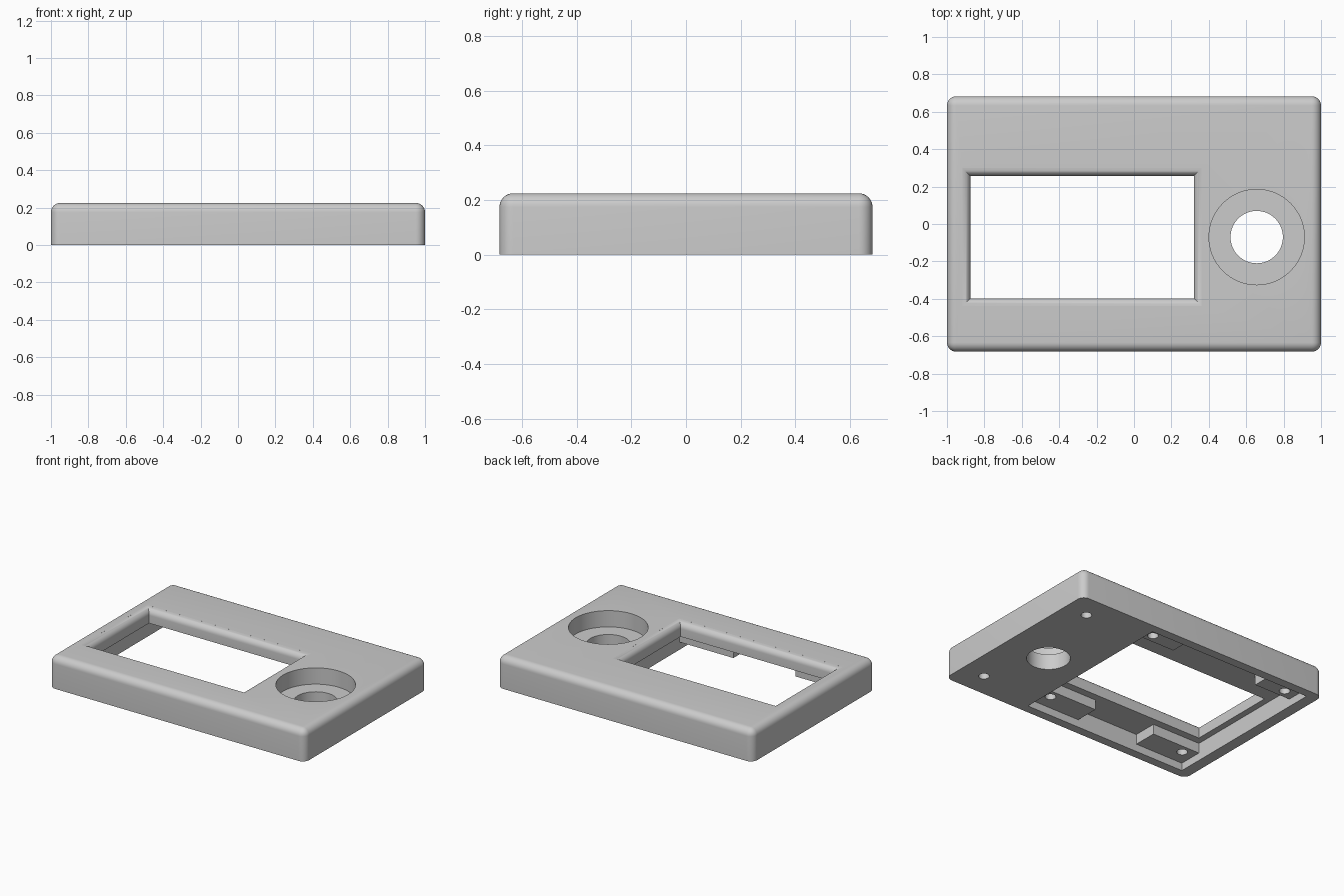
import bpy, bmesh
from math import sin, cos, pi, radians

if "Cube" in bpy.data.objects:
    bpy.data.objects.remove(bpy.data.objects["Cube"], do_unlink=True)

HALF_X, HALF_Y, HEIGHT, ROUND = 1.0, 0.683, 0.225, 0.05
CEILING, POST_Z = 0.125, 0.054

grey = bpy.data.materials.new("plain grey")
grey.use_nodes = True
grey.diffuse_color = (0.6, 0.6, 0.6, 1)
grey.node_tree.nodes["Principled BSDF"].inputs["Base Color"].default_value = grey.diffuse_color


def finish(name, bm):
    bmesh.ops.recalc_face_normals(bm, faces=bm.faces)
    mesh = bpy.data.meshes.new(name)
    bm.to_mesh(mesh)
    bm.free()
    mesh.materials.append(grey)
    obj = bpy.data.objects.new(name, mesh)
    bpy.context.collection.objects.link(obj)
    return obj


def loft(name, rings):
    """Skin a stack of closed rings and cap both ends."""
    bm = bmesh.new()
    loops = [[bm.verts.new(p) for p in ring] for ring in rings]
    n = len(loops[0])
    for a, b in zip(loops, loops[1:]):
        for i in range(n):
            j = (i + 1) % n
            bm.faces.new((a[i], a[j], b[j], b[i]))
    bm.faces.new(loops[0])
    bm.faces.new(loops[-1])
    return finish(name, bm)


def rect(x0, x1, y0, y1, z, grow=0):
    return [(x0 - grow, y0 - grow, z), (x1 + grow, y0 - grow, z),
            (x1 + grow, y1 + grow, z), (x0 - grow, y1 + grow, z)]


def box(name, x0, x1, y0, y1, z0, z1):
    return loft(name, [rect(x0, x1, y0, y1, z) for z in (z0, z1)])


def cylinder(name, x, y, r, z0, z1, sides):
    turn = [2 * pi * i / sides for i in range(sides)]
    return loft(name, [[(x + r * cos(t), y + r * sin(t), z) for t in turn] for z in (z0, z1)])


def combine(target, tool, operation):
    """Apply a boolean and discard the tool."""
    mod = target.modifiers.new("cut", "BOOLEAN")
    mod.operation, mod.solver, mod.object = operation, "EXACT", tool
    bpy.context.view_layer.objects.active = target
    bpy.ops.object.modifier_apply(modifier=mod.name)
    bpy.data.objects.remove(tool, do_unlink=True)


# Outer shell: every edge rounded except around the flat underside
shell = box("bezel_shell", -HALF_X, HALF_X, -HALF_Y, HALF_Y, 0, HEIGHT)
bm = bmesh.new()
bm.from_mesh(shell.data)
edges = [e for e in bm.edges if any(v.co.z > 0.1 for v in e.verts)]
bmesh.ops.bevel(bm, geom=edges, offset=ROUND, segments=8, profile=0.5, affect="EDGES")
bm.to_mesh(shell.data)
bm.free()

# Underside pocket
combine(shell, box("pocket_cutter", -0.92, 0.366, -0.62, 0.62, -0.1, CEILING), "DIFFERENCE")

# Corner mounting posts inside the pocket
for x0, x1, y0, y1 in ((-0.94, -0.54, -0.64, -0.45), (-0.055, 0.39, -0.64, -0.45),
                       (-0.94, -0.635, 0.45, 0.64), (0.05, 0.39, 0.45, 0.64)):
    combine(shell, box("mounting_post", x0, x1, y0, y1, POST_Z, CEILING + 0.02), "UNION")

# Window with rounded upper lip and mitred corners
window = (-0.875, 0.32, -0.397, 0.257)
lip = 0.045
rings = [rect(*window, CEILING - 0.02)]
for i in range(9):
    t = i / 8 * radians(86)
    rings.append(rect(*window, HEIGHT - lip + lip * sin(t), lip * (1 - cos(t))))
rings.append(rect(*window, HEIGHT + 0.05, lip))
combine(shell, loft("window_cutter", rings), "DIFFERENCE")

# Stepped round opening beside the window
for r, z0, z1 in ((0.255, 0.11, 0.3), (0.14, -0.1, 0.2)):
    combine(shell, cylinder("round_cutter", 0.656, -0.07, r, z0, z1, 64), "DIFFERENCE")

# Blind screw holes
for x in (-0.83, 0.27, 0.826):
    for y in (-0.51, 0.51):
        combine(shell, cylinder("screw_cutter", x, y, 0.035, -0.05, 0.15, 24), "DIFFERENCE")

# Single material, smooth rounded edges
shell.data.materials.clear()
shell.data.materials.append(grey)
for p in shell.data.polygons:
    p.material_index = 0
bpy.ops.object.select_all(action="DESELECT")
shell.select_set(True)
bpy.context.view_layer.objects.active = shell
bpy.ops.object.shade_smooth_by_angle(angle=radians(30))
